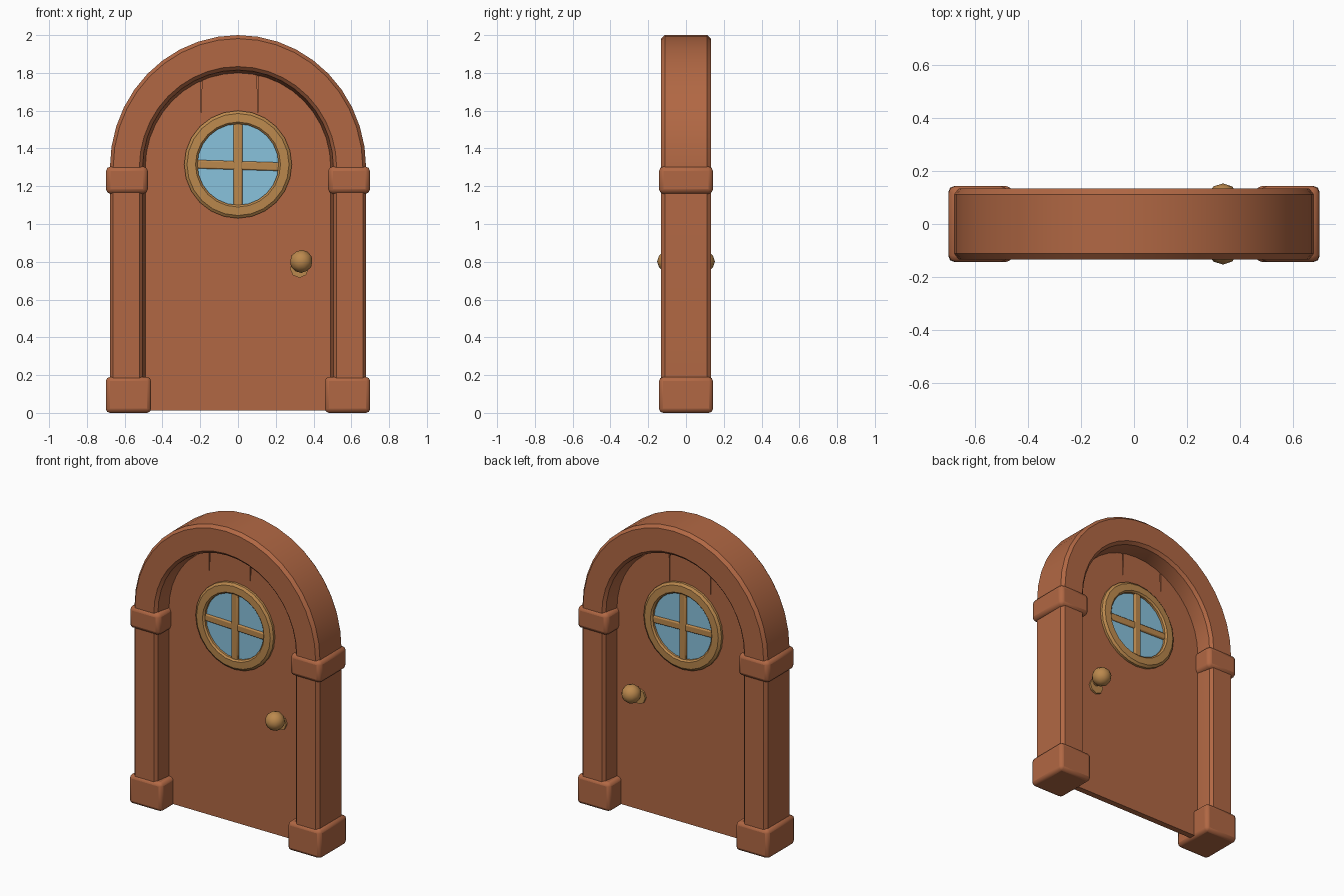
import bpy
import bmesh
import math
from mathutils import Matrix

cube = bpy.data.objects.get("Cube")
if cube:
    bpy.data.objects.remove(cube, do_unlink=True)


def material(name, r, g, b):
    m = bpy.data.materials.new(name)
    m.use_nodes = True
    m.diffuse_color = (r, g, b, 1)
    m.node_tree.nodes["Principled BSDF"].inputs["Base Color"].default_value = (r, g, b, 1)
    return m


WOOD = material("reddish brown wood", 0.44, 0.137, 0.057)
GOLD = material("golden wood", 0.5, 0.25, 0.075)
GLASS = material("pale blue glass", 0.25, 0.54, 0.72)

SPRING = 1.3   # height where the arch begins
WINDOW_Z = 1.315


def finish(bm, name, mat, bevel=0, smooth=True):
    bmesh.ops.recalc_face_normals(bm, faces=bm.faces)
    me = bpy.data.meshes.new(name)
    bm.to_mesh(me)
    bm.free()
    ob = bpy.data.objects.new(name, me)
    bpy.context.collection.objects.link(ob)
    me.materials.append(mat)
    if bevel:
        mod = ob.modifiers.new("soft edges", "BEVEL")
        mod.width = bevel
        mod.segments = 2
        mod.limit_method = "ANGLE"
    if smooth:
        bpy.ops.object.select_all(action="DESELECT")
        ob.select_set(True)
        bpy.context.view_layer.objects.active = ob
        bpy.ops.object.shade_smooth_by_angle(angle=math.radians(35))
    return ob


def sweep(name, mat, rings, closed):
    """Skin a list of equally long cross-section rings."""
    bm = bmesh.new()
    rows = [[bm.verts.new(p) for p in ring] for ring in rings]
    n = len(rows[0])
    pairs = list(zip(rows, rows[1:]))
    if closed:
        pairs.append((rows[-1], rows[0]))
    else:
        bm.faces.new(rows[0])
        bm.faces.new(rows[-1])
    for a, b in pairs:
        for i in range(n):
            j = (i + 1) % n
            bm.faces.new((a[i], a[j], b[j], b[i]))
    return finish(bm, name, mat)


def arch_path(half_width, rise, bottom, steps=20):
    pts = [(half_width, bottom)]
    for i in range(steps + 1):
        a = math.pi * i / steps
        pts.append((half_width * math.cos(a), SPRING + rise * math.sin(a)))
    return pts + [(-half_width, bottom)]


def block(name, mat, size, at, bevel=0.0, tilt=0.0):
    bm = bmesh.new()
    bmesh.ops.create_cube(bm, size=1, matrix=Matrix.Translation(at)
                          @ Matrix.Rotation(tilt, 4, "Y") @ Matrix.Diagonal((*size, 1)))
    return finish(bm, name, mat, bevel)


def disc(name, mat, radius, depth, at, sides):
    bm = bmesh.new()
    bmesh.ops.create_cone(bm, cap_ends=True, segments=sides, radius1=radius,
                          radius2=radius, depth=depth,
                          matrix=Matrix.Translation(at) @ Matrix.Rotation(math.pi / 2, 4, "X"))
    return finish(bm, name, mat)


# Arched frame: chamfered section, opening narrows slightly towards the door
section = [(-0.1, 0), (0, -0.115), (0.1, -0.133), (0.9, -0.133), (1, -0.112),
           (1, 0.112), (0.9, 0.133), (0.1, 0.133), (0, 0.115)]
inner = arch_path(0.505, 0.515, 0.01)
outer = arch_path(0.678, 0.7, 0.01)
sweep("arched_frame", WOOD,
      [[(p[0] + (q[0] - p[0]) * t, y, p[1] + (q[1] - p[1]) * t) for t, y in section]
       for p, q in zip(inner, outer)], closed=False)

# Foot and capital blocks on both posts
for side, label in ((1, "left"), (-1, "right")):
    block(label + "_foot_block", WOOD, (0.24, 0.286, 0.19), (side * 0.58, 0, 0.095), 0.022)
    block(label + "_capital_block", WOOD, (0.222, 0.286, 0.145), (side * 0.588, 0, 1.232), 0.025)

# Door leaf
bm = bmesh.new()
leaf = bm.faces.new([bm.verts.new((x, -0.02, z)) for x, z in arch_path(0.495, 0.505, 0.012)])
moved = bmesh.ops.extrude_face_region(bm, geom=[leaf])["geom"]
bmesh.ops.translate(bm, vec=(0, 0.04, 0), verts=[v for v in moved if isinstance(v, bmesh.types.BMVert)])
door = finish(bm, "door_leaf", WOOD)

# Short tapering plank grooves, cut into both faces
bm = bmesh.new()
for x in (-0.195, 0.105):
    for face in (-1, 1):
        tri = [(x - 0.006, 1.85), (x + 0.006, 1.85), (x, 1.57)]
        a, b = ([bm.verts.new((px, y, pz)) for px, pz in tri]
                for y in (face * 0.008, face * 0.03))
        bm.faces.new(a)
        bm.faces.new(b)
        for i in range(3):
            j = (i + 1) % 3
            bm.faces.new((a[i], a[j], b[j], b[i]))
cutter = finish(bm, "groove_cutter", WOOD, smooth=False)
cutter.hide_render = True
cutter.hide_set(True)
cut = door.modifiers.new("grooves", "BOOLEAN")
cut.operation = "DIFFERENCE"
cut.solver = "EXACT"
cut.object = cutter

# Round window
disc("window_glass", GLASS, 0.235, 0.05, (0, 0, WINDOW_Z), 24)
ring = [(0.215, -0.04), (0.225, -0.05), (0.27, -0.048), (0.285, -0.036),
        (0.285, 0.036), (0.27, 0.048), (0.225, 0.05), (0.215, 0.04)]
turns = [2 * math.pi * i / 24 for i in range(24)]
sweep("window_ring", GOLD,
      [[(r * math.cos(a), y, WINDOW_Z + r * math.sin(a)) for r, y in ring] for a in turns],
      closed=True)
block("window_upright_bar", GOLD, (0.048, 0.078, 0.45), (0, 0, WINDOW_Z), 0.007)
block("window_cross_bar", GOLD, (0.45, 0.074, 0.045), (0, 0, WINDOW_Z - 0.005), 0.007, 0.03)

# Knobs on both faces
for face, label in ((-1, "front"), (1, "back")):
    disc(label + "_knob_plate", GOLD, 0.05, 0.016, (0.325, face * 0.025, 0.765), 8)
    disc(label + "_knob_stem", GOLD, 0.022, 0.08, (0.332, face * 0.055, 0.785), 8)
    bm = bmesh.new()
    bmesh.ops.create_icosphere(bm, subdivisions=2, radius=0.061,
                               matrix=Matrix.Translation((0.335, face * 0.092, 0.802)))
    finish(bm, label + "_knob", GOLD)
